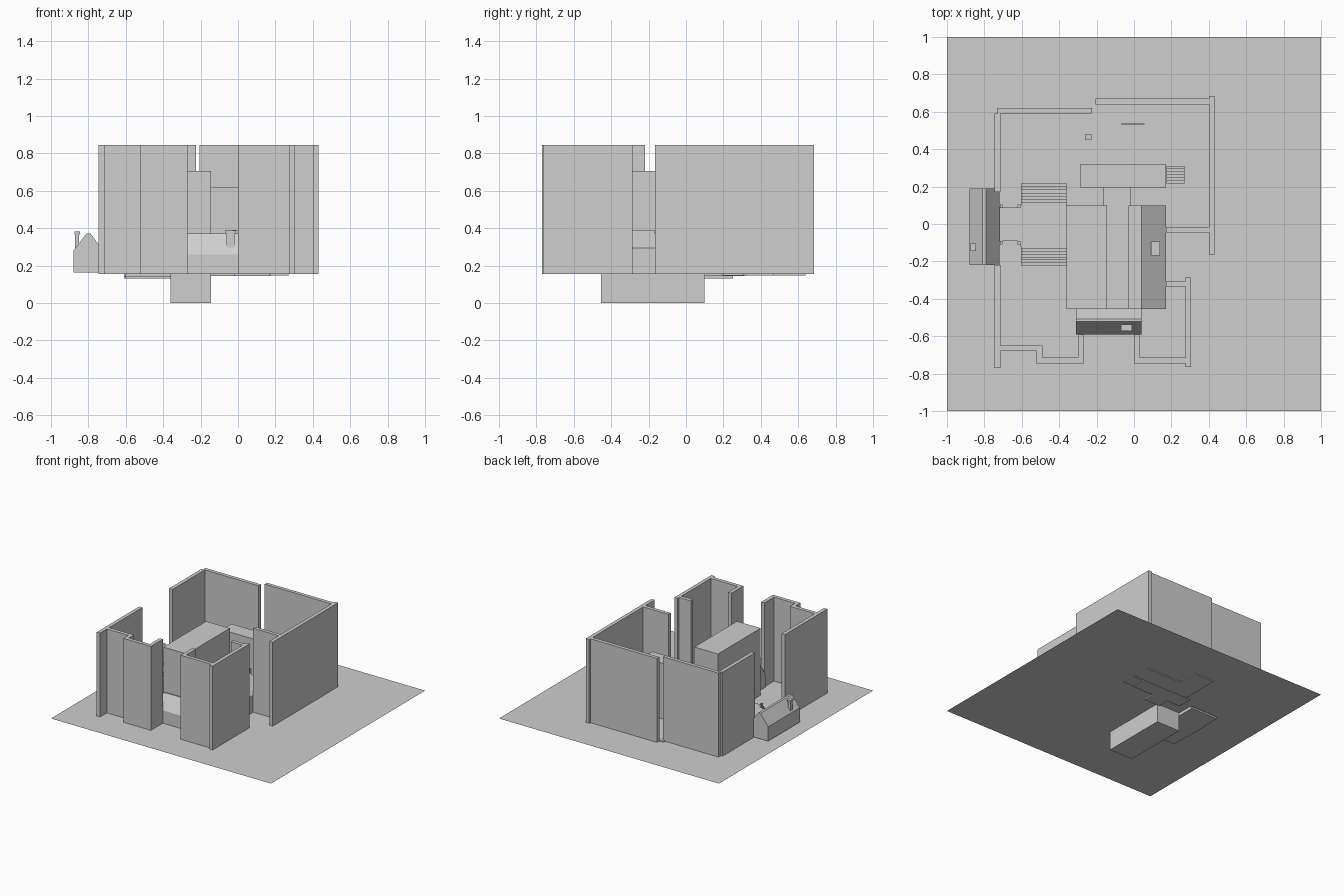
import bpy
import bmesh

cube = bpy.data.objects.get("Cube")
if cube:
    bpy.data.objects.remove(cube, do_unlink=True)

grey = bpy.data.materials.new("plain_grey")
grey.use_nodes = True
colour = (0.62, 0.62, 0.62, 1)
grey.diffuse_color = colour
grey.node_tree.nodes["Principled BSDF"].inputs["Base Color"].default_value = colour

GROUND, WALL_TOP = 0.155, 0.845


def finish(name, bm):
    bmesh.ops.recalc_face_normals(bm, faces=bm.faces)
    mesh = bpy.data.meshes.new(name)
    bm.to_mesh(mesh)
    bm.free()
    mesh.materials.append(grey)
    obj = bpy.data.objects.new(name, mesh)
    bpy.context.collection.objects.link(obj)
    return obj


def box(name, x0, x1, y0, y1, z0=GROUND, z1=WALL_TOP):
    bm = bmesh.new()
    bmesh.ops.create_cube(bm, size=1)
    for v in bm.verts:
        v.co = (x1 if v.co.x > 0 else x0, y1 if v.co.y > 0 else y0, z1 if v.co.z > 0 else z0)
    return finish(name, bm)


def prism(name, profile, start, end, along):
    """Extrude a closed (side, height) profile along the x or y axis."""
    bm = bmesh.new()
    place = (lambda s, z: (start, s, z)) if along == "x" else (lambda s, z: (s, start, z))
    face = bm.faces.new([bm.verts.new(place(s, z)) for s, z in profile])
    grown = bmesh.ops.extrude_face_region(bm, geom=[face])["geom"]
    shift = (end - start, 0, 0) if along == "x" else (0, end - start, 0)
    bmesh.ops.translate(bm, vec=shift, verts=[g for g in grown if isinstance(g, bmesh.types.BMVert)])
    return finish(name, bm)


def chimney(name, x, y, wx, wy, z0, z1):
    box(name + "_shaft", x - wx * 0.35, x + wx * 0.35, y - wy * 0.35, y + wy * 0.35, z0, z1)
    box(name + "_cap", x - wx / 2, x + wx / 2, y - wy / 2, y + wy / 2, z1 - 0.015, z1)


def stairs(name, x0, x1, y_top, y_foot, base, top, count):
    profile = [(y_top, base)]
    run, rise = (y_foot - y_top) / count, (top - base) / count
    for i in range(count):
        z = top - i * rise
        profile += [(y_top + i * run, z), (y_top + (i + 1) * run, z)]
    profile.append((y_foot, base))
    prism(name, profile, x0, x1, "x")


# Ground sheet
bm = bmesh.new()
bmesh.ops.create_grid(bm, x_segments=1, y_segments=1, size=1)
bmesh.ops.translate(bm, vec=(0, 0, GROUND), verts=bm.verts)
finish("ground", bm)

# Tall enclosing walls
walls = {
    "left_back_wall": (-0.745, -0.715, 0.17, 0.59),
    "left_front_wall": (-0.745, -0.715, -0.77, -0.22),
    "back_left_wall": (-0.73, -0.225, 0.59, 0.62),
    "back_right_wall": (-0.205, 0.40, 0.64, 0.67),
    "right_wall": (0.40, 0.43, -0.165, 0.685),
    "right_return_wall": (0.17, 0.40, -0.045, -0.015),
    "front_right_side": (0.275, 0.305, -0.765, -0.285),
    "front_right_return": (0.17, 0.275, -0.335, -0.305),
    "front_right_wall": (0.0, 0.275, -0.745, -0.715),
    "front_right_jamb": (0.0, 0.03, -0.715, -0.59),
    "front_left_wall": (-0.52, -0.27, -0.745, -0.715),
    "front_left_jamb": (-0.30, -0.27, -0.715, -0.59),
    "front_left_jog": (-0.52, -0.49, -0.715, -0.65),
    "front_left_return": (-0.715, -0.52, -0.68, -0.65),
}
for name, extent in walls.items():
    box(name, *extent)

# Central tower and the lower wing with a sloped edge
box("tower", -0.36, -0.145, -0.455, 0.10, 0, 0.705)
prism("low_wing", [(-0.145, GROUND), (-0.145, 0.37), (-0.03, 0.37), (-0.03, 0.39),
                   (0.04, 0.39), (0.17, 0.295), (0.17, GROUND)], -0.455, 0.10, "y")
chimney("wing_chimney", 0.115, -0.13, 0.05, 0.075, 0.30, 0.385)

# Rear block, link and floor slabs
box("rear_block", -0.285, 0.17, 0.195, 0.32, 0.145, 0.62)
box("rear_link", -0.165, -0.02, 0.10, 0.195, 0.145, 0.37)
box("rear_left_floor", -0.245, -0.07, 0.32, 0.64, 0.147, 0.162)
box("rear_right_floor", -0.07, 0.27, 0.32, 0.47, 0.147, 0.162)
box("rear_partition", -0.07, 0.055, 0.533, 0.538, GROUND, 0.25)
chimney("rear_post", -0.245, 0.465, 0.035, 0.025, GROUND, 0.38)

# Gabled annexes with their chimneys
prism("left_annex", [(-0.88, 0.162), (-0.88, 0.28), (-0.81, 0.372), (-0.79, 0.372),
                     (-0.72, 0.28), (-0.72, 0.162)], -0.22, 0.19, "y")
chimney("left_annex_chimney", -0.86, -0.125, 0.03, 0.04, 0.29, 0.382)
prism("front_annex", [(-0.59, GROUND), (-0.59, 0.26), (-0.522, 0.372), (-0.508, 0.372),
                      (-0.455, 0.30), (-0.455, GROUND)], -0.31, 0.04, "x")
chimney("front_annex_chimney", -0.04, -0.555, 0.058, 0.035, 0.29, 0.388)

# Walkway between left annex and tower, with stairs on both sides
box("walkway", -0.61, -0.36, -0.12, 0.10, 0.13, 0.26)
box("walkway_neck", -0.72, -0.61, -0.09, 0.09, GROUND, 0.26)
for x in (-0.71, -0.615):
    for y in (-0.1, 0.095):
        box("walkway_post", x - 0.007, x + 0.007, y - 0.01, y + 0.01, GROUND, 0.29)
stairs("back_stairs", -0.605, -0.36, 0.10, 0.25, 0.13, 0.26, 9)
stairs("front_stairs", -0.605, -0.36, -0.12, -0.25, 0.13, 0.26, 9)
stairs("rear_stairs", 0.175, 0.27, 0.31, 0.20, 0.147, 0.25, 7)
